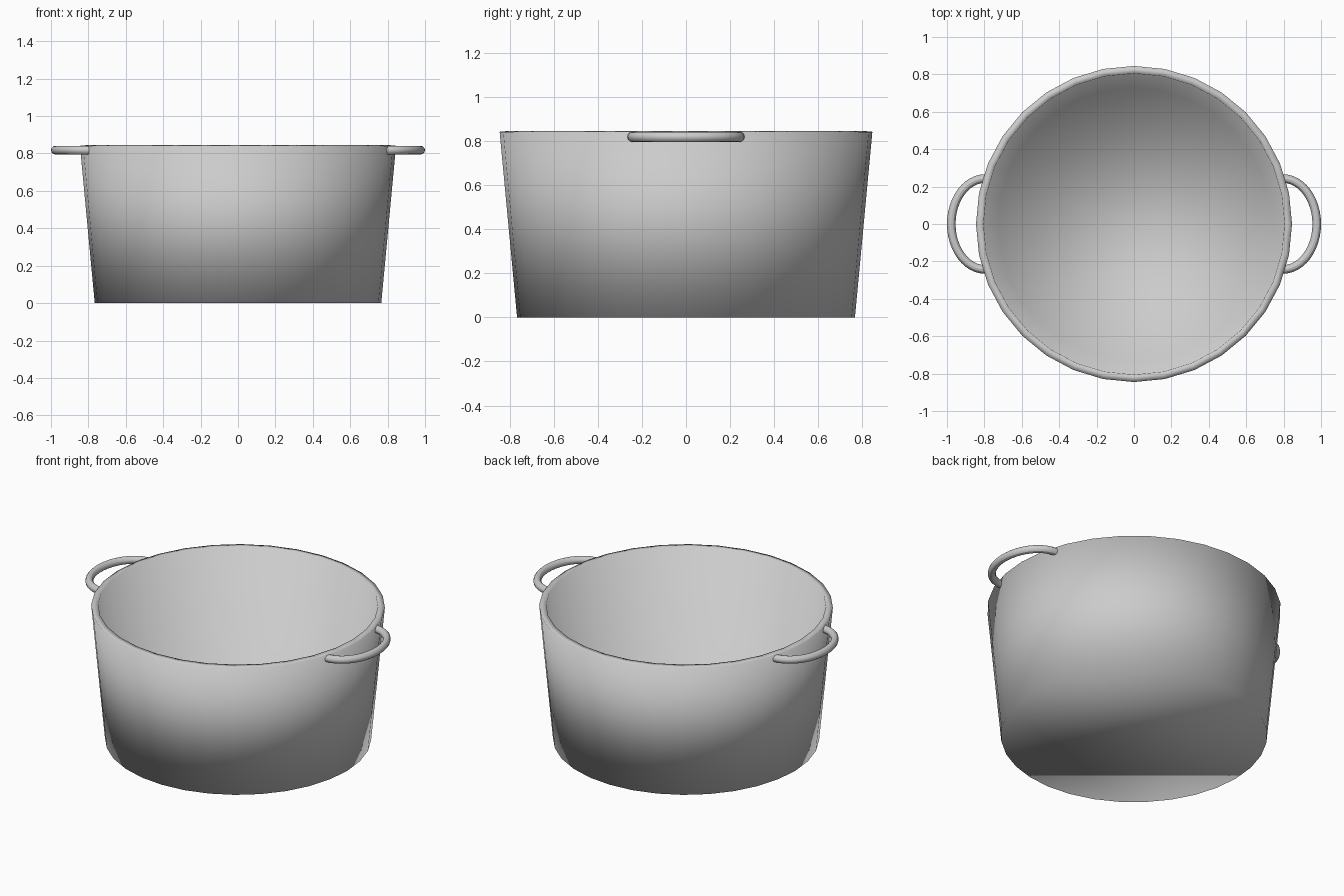
import bpy, bmesh
from math import sin, cos, pi

if "Cube" in bpy.data.objects:
    bpy.data.objects.remove(bpy.data.objects["Cube"])

SIDES = 32

# Pot body: tapered shell with a floor, built ring by ring
rings = [(0.766, 0.0), (0.845, 0.841), (0.805, 0.845), (0.728, 0.04)]
bm = bmesh.new()
loops = [[bm.verts.new((r * cos(2 * pi * i / SIDES), r * sin(2 * pi * i / SIDES), z))
          for i in range(SIDES)] for r, z in rings]
for a, b in zip(loops, loops[1:]):
    for i in range(SIDES):
        j = (i + 1) % SIDES
        bm.faces.new((a[i], a[j], b[j], b[i]))
bm.faces.new(loops[0][::-1])
bm.faces.new(loops[-1])
bmesh.ops.recalc_face_normals(bm, faces=bm.faces)
for f in bm.faces:
    f.smooth = True
mesh = bpy.data.meshes.new("pot_body")
bm.to_mesh(mesh)
bm.free()
bpy.context.collection.objects.link(bpy.data.objects.new("pot_body", mesh))


# Handles: half-oval tubes set into the wall just below the rim
def handle(name, side):
    curve = bpy.data.curves.new(name, 'CURVE')
    curve.dimensions = '3D'
    curve.bevel_depth = 0.023
    curve.bevel_resolution = 4
    curve.use_fill_caps = True
    n = 24
    spline = curve.splines.new('POLY')
    spline.points.add(n)
    for i, p in enumerate(spline.points):
        t = -pi / 2 + pi * i / n
        p.co = (side * (0.795 + 0.182 * cos(t)), 0.243 * sin(t), 0.818, 1)
    spline.use_smooth = True
    ob = bpy.data.objects.new(name, curve)
    bpy.context.collection.objects.link(ob)
    bpy.ops.object.select_all(action='DESELECT')
    ob.select_set(True)
    bpy.context.view_layer.objects.active = ob
    bpy.ops.object.convert(target='MESH')
    bpy.ops.object.shade_smooth_by_angle()


handle("right_handle", 1)
handle("left_handle", -1)
